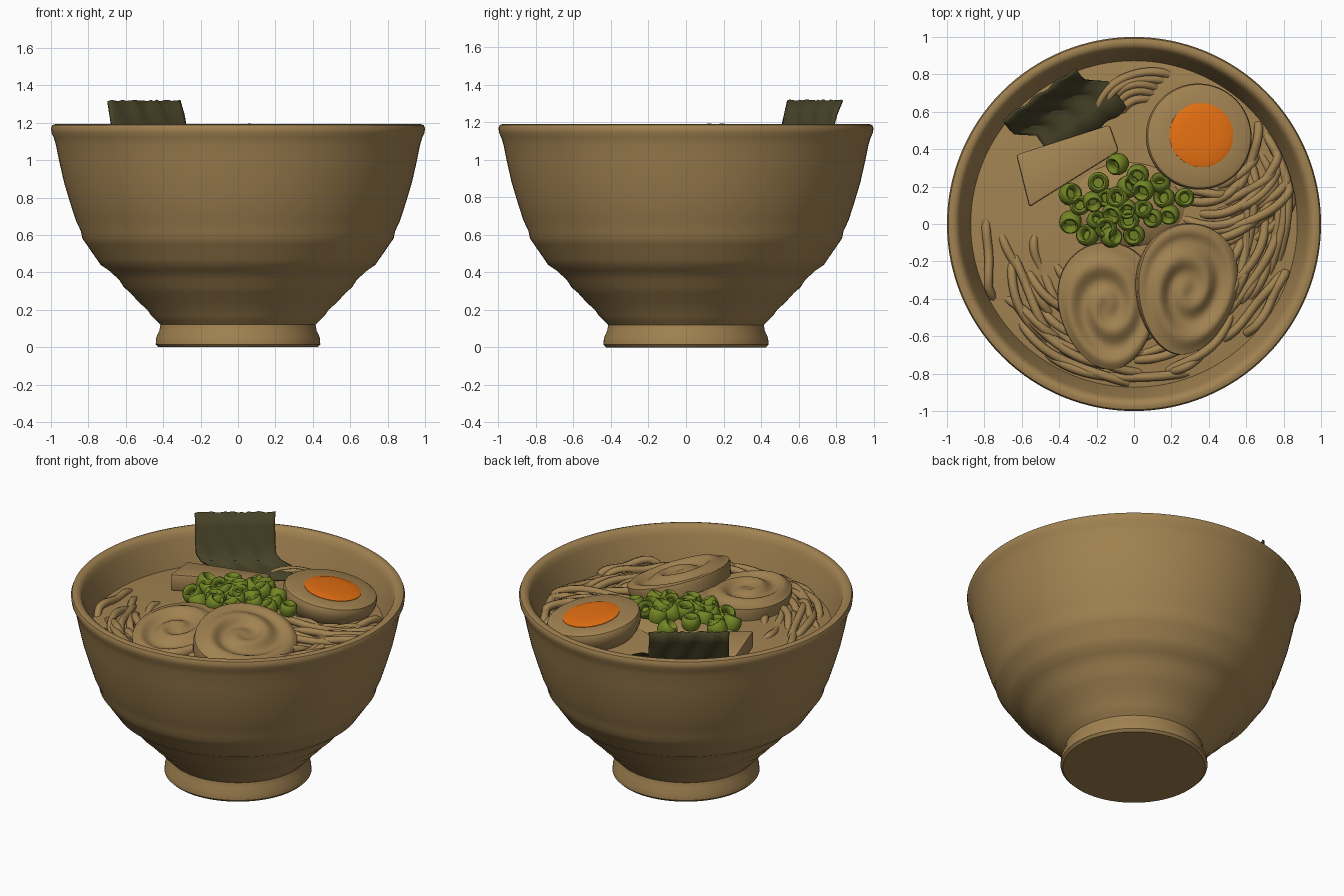
import bpy, bmesh, math, random
from math import sin, cos, pi, radians
from mathutils import Vector, Matrix

if "Cube" in bpy.data.objects:
    bpy.data.objects.remove(bpy.data.objects["Cube"])

random.seed(4)


def material(name, rgb):
    m = bpy.data.materials.new(name)
    m.diffuse_color = (*rgb, 1)
    m.use_nodes = True
    m.node_tree.nodes["Principled BSDF"].inputs["Base Color"].default_value = m.diffuse_color
    return m


BROWN = material("warm_brown", (0.36, 0.225, 0.083))
ORANGE = material("yolk_orange", (0.78, 0.16, 0.006))
GREEN = material("onion_green", (0.17, 0.235, 0.018))
DARK = material("seaweed_dark", (0.062, 0.054, 0.02))


def finish(name, bm, mat, angle=40):
    bmesh.ops.recalc_face_normals(bm, faces=bm.faces)
    me = bpy.data.meshes.new(name)
    bm.to_mesh(me)
    bm.free()
    ob = bpy.data.objects.new(name, me)
    bpy.context.collection.objects.link(ob)
    me.materials.append(mat)
    bpy.ops.object.select_all(action='DESELECT')
    ob.select_set(True)
    bpy.context.view_layer.objects.active = ob
    bpy.ops.object.shade_smooth_by_angle(angle=radians(angle))
    return ob


def lathe(bm, profile, segs, matrix=Matrix(), closed=False):
    rings = []
    for r, z in profile:
        if r < 1e-5:
            rings.append([bm.verts.new(matrix @ Vector((0, 0, z)))] * segs)
        else:
            rings.append([bm.verts.new(matrix @ Vector((r * cos(2 * pi * i / segs), r * sin(2 * pi * i / segs), z)))
                          for i in range(segs)])
    pairs = list(zip(rings, rings[1:]))
    if closed:
        pairs.append((rings[-1], rings[0]))
    for a, b in pairs:
        for i in range(segs):
            j = (i + 1) % segs
            vs = list(dict.fromkeys((a[i], a[j], b[j], b[i])))
            if len(vs) > 2:
                bm.faces.new(vs)


# Bowl: foot, throwing ridges, rounded rim, inner wall
bm = bmesh.new()
lathe(bm, [(0, 0), (0.425, 0), (0.44, 0.015), (0.438, 0.05), (0.42, 0.09), (0.415, 0.12), (0.435, 0.14),
           (0.465, 0.17), (0.485, 0.2), (0.53, 0.24), (0.575, 0.29), (0.61, 0.32), (0.635, 0.36), (0.69, 0.41),
           (0.735, 0.44), (0.755, 0.47), (0.79, 0.52), (0.81, 0.55), (0.832, 0.58), (0.84, 0.62), (0.868, 0.68),
           (0.9, 0.78), (0.93, 0.88), (0.955, 0.99), (0.973, 1.08), (0.985, 1.12), (0.997, 1.145), (1.0, 1.17),
           (0.993, 1.187), (0.975, 1.193), (0.955, 1.19), (0.938, 1.175), (0.925, 1.14), (0.905, 1.08),
           (0.88, 1.0), (0.86, 0.93), (0, 0.9)], 128)
finish("bowl", bm, BROWN)

# Soup: a very slight dome
bm = bmesh.new()
lathe(bm, [(0.875, 0.975), (0.8, 0.985), (0.6, 1.0), (0.3, 1.02), (0, 1.03)], 96)
finish("soup", bm, BROWN)

# Noodles: curved strands around the bowl and around the egg
cu = bpy.data.curves.new("noodles", 'CURVE')
cu.dimensions = '3D'
cu.bevel_depth = 0.024
cu.bevel_resolution = 2


def strand(cx, cy, r, drift, a0, a1, z):
    n, ph = 20, random.uniform(0, 6)
    pts = []
    for i in range(n):
        t = i / (n - 1)
        a = radians(a0 + (a1 - a0) * t)
        rr = r + drift * t + 0.018 * sin(ph + 5 * t)
        p = Vector((cx + rr * cos(a), cy + rr * sin(a), 0))
        if p.length > 0.85:
            p *= 0.85 / p.length
        p.z = z + 0.012 * sin(ph + 7 * t) - 0.045 * abs(2 * t - 1) ** 4
        pts.append(p)
    sp = cu.splines.new('POLY')
    sp.points.add(n - 1)
    for q, p in zip(sp.points, pts):
        q.co = (*p, 1)


for k in range(44):
    a0 = random.uniform(178, 320)
    strand(0, 0, random.uniform(0.45, 0.84), random.uniform(-0.12, 0.12), a0,
           a0 + random.uniform(25, 60), random.uniform(0.985, 1.02))
for k in range(16):
    a0 = random.uniform(-130, -60)
    strand(0.35, 0.47, 0.27 + 0.022 * k, random.uniform(-0.04, 0.06), a0,
           a0 + random.uniform(50, 90), random.uniform(0.99, 1.03))
for k in range(8):
    a0 = random.uniform(-45, -15)
    strand(0, 0, 0.6 + 0.03 * k, 0.03, a0, a0 + 50, random.uniform(0.985, 1.01))
for k in range(5):
    strand(0.08, 0.58, 0.1 + 0.035 * k, 0.03, 65, 190, 0.99 + 0.005 * k)
noodles = bpy.data.objects.new("noodles", cu)
bpy.context.collection.objects.link(noodles)
cu.materials.append(BROWN)


# Rolled meat slices with a spiral groove
def slice_of_meat(name, loc, rx, ry, tilt, spin, phase):
    bm = bmesh.new()
    M = Matrix.Translation(loc) @ Matrix.Rotation(tilt[1], 4, 'Y') @ Matrix.Rotation(tilt[0], 4, 'X') \
        @ Matrix.Rotation(spin, 4, 'Z')
    segs, rings = 72, 18

    def vert(rho, i, z):
        a = 2 * pi * i / segs
        x = rx * rho * cos(a) * (1 + 0.14 * sin(a) * rho)
        return bm.verts.new(M @ Vector((x, ry * rho * sin(a), z)))

    rows = []
    for k in range(1, rings + 1):
        rho = k / rings
        fade = min(1, rho * 3) * min(1, (1 - rho) * 5)
        rows.append([vert(rho, i, 0.018 * fade * cos(2 * pi * (1.8 * rho) - 2 * pi * i / segs + phase)
                          - 0.014 * max(0, rho - 0.88) / 0.12) for i in range(segs)])
    rows.append([vert(1.01, i, -0.04) for i in range(segs)])
    rows.append([vert(0.97, i, -0.10) for i in range(segs)])
    for a, b in zip(rows, rows[1:]):
        for i in range(segs):
            j = (i + 1) % segs
            bm.faces.new((a[i], a[j], b[j], b[i]))
    bm.faces.new(rows[0])
    bm.faces.new(rows[-1])
    finish(name, bm, BROWN, 50)


slice_of_meat("meat_slice_left", (-0.14, -0.44, 1.085), 0.26, 0.34, (0.08, 0.0), 0.08, 0.5)
slice_of_meat("meat_slice_right", (0.29, -0.35, 1.12), 0.275, 0.35, (0.06, 0.3), -0.12, 2.6)

# Half egg, cut face leaning outwards, with a shallow domed yolk
tilt = Matrix.Rotation(radians(9), 4, Vector((-0.6, 0.8, 0)))
egg = Matrix.Translation((0.35, 0.47, 1.125)) @ tilt
bm = bmesh.new()
prof = [(0, 0), (0.16, 0), (0.265, 0.0), (0.278, -0.008)]
prof += [(0.285 * cos(a), -0.03 - 0.19 * sin(a)) for a in [i * pi / 20 for i in range(10)]] + [(0, -0.22)]
lathe(bm, prof, 64, egg)
finish("egg_white", bm, BROWN)
bm = bmesh.new()
lathe(bm, [(0.172, -0.01), (0.172, 0.003), (0.155, 0.009), (0.1, 0.014), (0, 0.017)], 48,
      egg @ Matrix.Translation((0.01, 0.005, 0)))
finish("egg_yolk", bm, ORANGE)

# Bamboo shoot plank
bm = bmesh.new()
corners = [(-0.63, 0.37, 1.08), (-0.56, 0.09, 1.12), (-0.08, 0.39, 1.09), (-0.13, 0.53, 1.07)]
top = [bm.verts.new(c) for c in corners]
low = [bm.verts.new((x, y, z - 0.11)) for x, y, z in corners]
bm.faces.new(top)
bm.faces.new(low[::-1])
for i in range(4):
    j = (i + 1) % 4
    bm.faces.new((top[i], low[i], low[j], top[j]))
bmesh.ops.bevel(bm, geom=bm.edges[:], offset=0.014, segments=2, affect='EDGES', profile=0.5)
finish("bamboo_plank", bm, BROWN)

# Seaweed sheet: stands against the rim, then folds flat on the soup
path = [(0, 1.318), (0.03, 1.24), (0.06, 1.15), (0.085, 1.08), (0.11, 1.045), (0.16, 1.03), (0.23, 1.025), (0.33, 1.02)]
across, forward = Vector((0.814, 0.581, 0)), Vector((0.581, -0.814, 0))
bm = bmesh.new()
cols = 24
grid = []
for f, z in path:
    row = []
    for i in range(cols + 1):
        u = i / cols - 0.5
        slide = 0.1 * min(1, max(0, f - 0.08) / 0.08)
        wave = 0.007 * sin(i * 0.9 + z * 20)
        p = Vector((-0.505, 0.69, z)) + across * (u * 0.48 + slide) + forward * (f + wave)
        p.z += random.uniform(-0.005, 0.003) if f == 0 else 0.4 * wave
        row.append(bm.verts.new(p))
    grid.append(row)
for a, b in zip(grid, grid[1:]):
    for i in range(cols):
        bm.faces.new((a[i], a[i + 1], b[i + 1], b[i]))
sheet = finish("seaweed_sheet", bm, DARK)
mod = sheet.modifiers.new("thickness", 'SOLIDIFY')
mod.thickness = 0.014
mod.offset = 0

# Spring onion rings piled in the middle
spots = [(-9, 32), (2, 26), (-19, 22), (-34, 16), (-22, 12), (-9, 14), (-3, 20), (5, 18), (14, 22), (16, 14),
         (27, 14), (19, 5), (10, 3), (5, 8), (-4, 8), (-11, 6), (-20, 2), (-34, 1), (-25, -6), (-15, -2),
         (-12, -7), (0, -6), (-29, 10), (-3, 2), (-15, 14)]
bm = bmesh.new()
for x, y in spots:
    x, y = x / 100, y / 100
    away = min(1, math.hypot((x + 0.03) / 0.36, (y - 0.12) / 0.26))
    M = Matrix.Translation((x, y, 1.135 - 0.06 * away ** 2 + random.uniform(-0.01, 0.015))) \
        @ Matrix.Rotation(random.uniform(0, 6.28), 4, 'Z') @ Matrix.Rotation(random.uniform(0, 0.7), 4, 'X')
    s = random.uniform(0.92, 1.1)
    ring = [(0.03, -0.04), (0.046, -0.04), (0.055, -0.02), (0.056, 0.01), (0.05, 0.03), (0.04, 0.038),
            (0.029, 0.032), (0.025, 0.01)]
    lathe(bm, [(r * s, z * s) for r, z in ring], 16, M, closed=True)
    lathe(bm, [(0.03 * s, -0.015), (0, -0.015)], 16, M)
finish("spring_onions", bm, GREEN, 60)

# Hidden mound that carries the onions
bm = bmesh.new()
lathe(bm, [(0.33, 1.0), (0.27, 1.045), (0.15, 1.075), (0, 1.085)], 32,
      Matrix.Translation((-0.03, 0.1, 0)) @ Matrix.Diagonal((1, 0.75, 1, 1)))
finish("noodle_mound", bm, BROWN)
